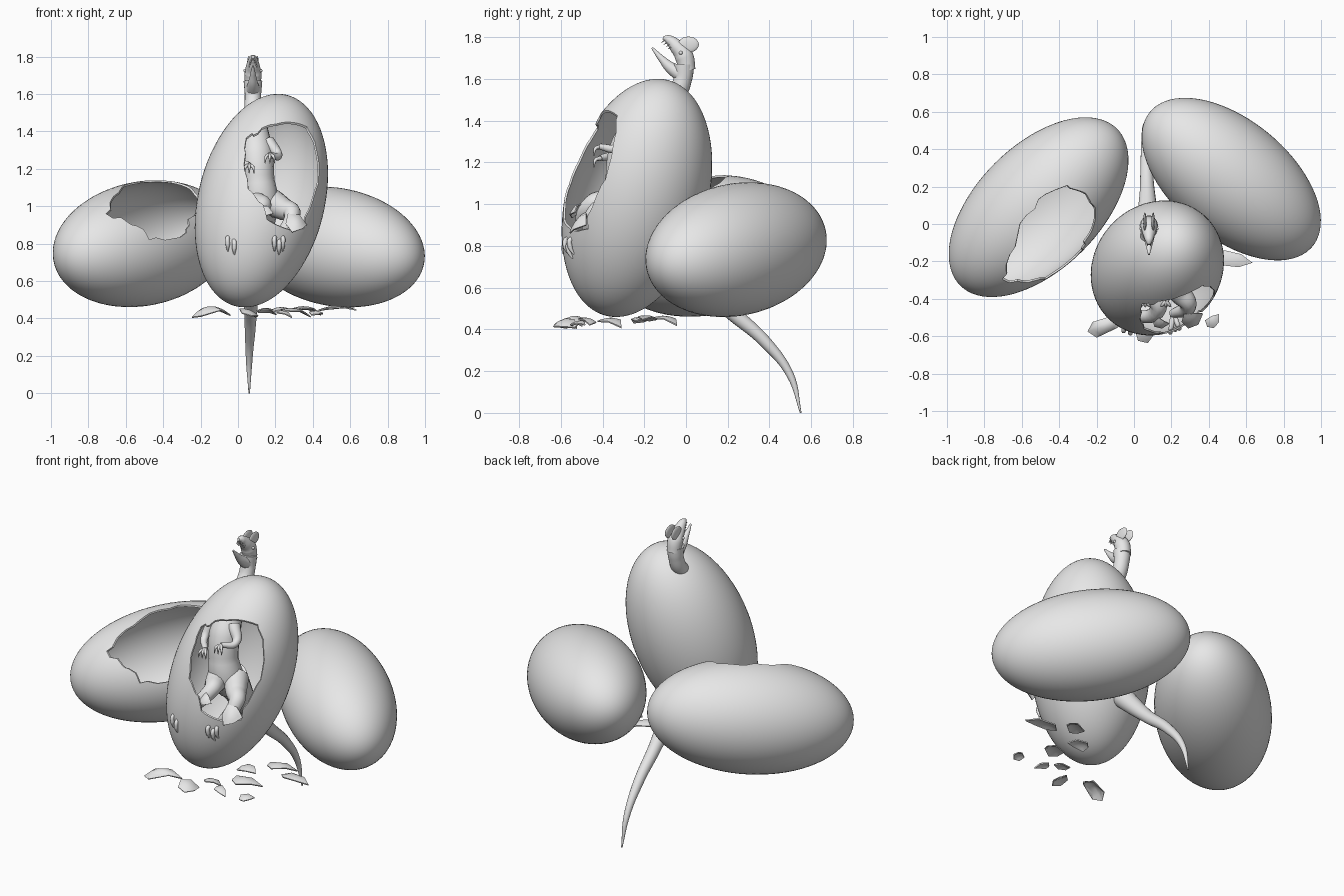
import bpy, bmesh, math, random
from mathutils import Vector, Matrix, Euler

random.seed(4)
if "Cube" in bpy.data.objects:
    bpy.data.objects.remove(bpy.data.objects["Cube"])

grey = bpy.data.materials.new("plain_grey")
grey.use_nodes = True
grey.diffuse_color = (0.8, 0.8, 0.8, 1)
grey.node_tree.nodes["Principled BSDF"].inputs["Base Color"].default_value = (0.8, 0.8, 0.8, 1)


def select(ob):
    bpy.ops.object.select_all(action="DESELECT")
    ob.select_set(True)
    bpy.context.view_layer.objects.active = ob


def smooth(ob, angle=40):
    select(ob)
    bpy.ops.object.shade_smooth_by_angle(angle=math.radians(angle))


def finish(bm, name):
    bmesh.ops.recalc_face_normals(bm, faces=bm.faces)
    me = bpy.data.meshes.new(name)
    bm.to_mesh(me)
    bm.free()
    me.materials.append(grey)
    ob = bpy.data.objects.new(name, me)
    bpy.context.collection.objects.link(ob)
    return ob


def apply_modifier(ob, kind, **settings):
    mod = ob.modifiers.new(kind, kind)
    for key, value in settings.items():
        setattr(mod, key, value)
    select(ob)
    bpy.ops.object.modifier_apply(modifier=mod.name)


def egg_matrix(centre, axis, radius, half_length):
    turn = Vector(axis).to_track_quat("Z", "Y").to_matrix().to_4x4()
    return Matrix.Translation(centre) @ turn @ Matrix.Diagonal((radius, radius, half_length, 1))


def ellipsoid(name, matrix, segments=16, rings=10):
    bm = bmesh.new()
    bmesh.ops.create_uvsphere(bm, u_segments=segments, v_segments=rings, radius=1, matrix=matrix)
    ob = finish(bm, name)
    smooth(ob)
    return ob


def break_open(ob, centre, rim):
    """Cut a jagged hole with a spiky cone that runs from the egg centre through the rim."""
    centre = Vector(centre)
    apply_modifier(ob, "SOLIDIFY", thickness=0.01, offset=-1)
    ring = []
    for i, p in enumerate(rim):
        a, b = Vector(p), Vector(rim[(i + 1) % len(rim)])
        for t in (0, 0.35, 0.7):
            ring.append(a.lerp(b, t) + Vector([random.uniform(-0.011, 0.011) for _ in range(3)]))
    bm = bmesh.new()
    apex = bm.verts.new(centre)
    outer = [bm.verts.new(centre + (p - centre) * 1.7) for p in ring]
    middle = sum(ring, Vector()) / len(ring)
    cap = bm.verts.new(centre + (middle - centre) * 2.2)
    for a, b in zip(outer, outer[1:] + outer[:1]):
        bm.faces.new((apex, a, b))
        bm.faces.new((cap, b, a))
    cutter = finish(bm, "hole_cutter")
    cutter.hide_render = True
    apply_modifier(ob, "BOOLEAN", operation="DIFFERENCE", solver="EXACT", object=cutter)
    bpy.data.objects.remove(cutter)
    smooth(ob)


def tube(name, points, sides=5):
    """Round limb through points of x, y, z, radius."""
    cu = bpy.data.curves.new(name, "CURVE")
    cu.dimensions = "3D"
    cu.bevel_depth = 1
    cu.bevel_resolution = sides
    cu.use_fill_caps = True
    cu.resolution_u = 8
    sp = cu.splines.new("BEZIER")
    sp.bezier_points.add(len(points) - 1)
    for bp, (x, y, z, r) in zip(sp.bezier_points, points):
        bp.co = (x, y, z)
        bp.radius = r
        bp.handle_left_type = bp.handle_right_type = "AUTO"
    cu.materials.append(grey)
    ob = bpy.data.objects.new(name, cu)
    bpy.context.collection.objects.link(ob)
    select(ob)
    bpy.ops.object.convert(target="MESH")
    smooth(bpy.context.object, 60)


def shard(name, loc, length, width, turn, arch, corners=5):
    """Curved broken piece of shell."""
    bm = bmesh.new()
    mat = Matrix.Translation(loc) @ Euler(turn).to_matrix().to_4x4()
    rings = []
    for f in (0.33, 0.66, 1):
        rings.append([])
    for i in range(corners * 2):
        a = math.tau * i / (corners * 2)
        r = random.uniform(0.85, 1.1) if i % 2 == 0 else random.uniform(0.7, 0.85)
        for ring, f in zip(rings, (0.33, 0.66, 1)):
            x, y = math.cos(a) * r * f, math.sin(a) * r * f
            z = arch * (0.5 - x * x - 0.3 * y * y)
            ring.append(bm.verts.new(mat @ Vector((x * length / 2, y * width / 2, z))))
    top = bm.verts.new(mat @ Vector((0, 0, arch / 2)))
    n = corners * 2
    for i in range(n):
        j = (i + 1) % n
        bm.faces.new((top, rings[0][i], rings[0][j]))
        for a, b in zip(rings, rings[1:]):
            bm.faces.new((a[i], b[i], b[j], a[j]))
    ob = finish(bm, name)
    apply_modifier(ob, "SOLIDIFY", thickness=0.007)
    smooth(ob)


# Eggs
main_centre, left_centre = (0.125, -0.235, 1.03), (-0.51, 0.09, 0.80)
main_matrix = egg_matrix(main_centre, (0.24, 0.27, 1), 0.339, 0.594)
main_egg = ellipsoid("hatching_egg", main_matrix, 64, 40)
broken_egg = ellipsoid("broken_egg", egg_matrix(left_centre, (0.72, 0.72, 0.145), 0.332, 0.597), 64, 40)
ellipsoid("whole_egg", egg_matrix((0.52, 0.24, 0.782), (-0.76, 0.63, 0.14), 0.316, 0.568), 64, 40)


def on_shell(x, z):
    """Front point of the hatching egg at the given x and z."""
    inv = main_matrix.inverted()
    p = inv @ Vector((x, -3, z))
    d = inv.to_3x3() @ Vector((0, 1, 0))
    a, b, c = d.dot(d), p.dot(d), p.dot(p) - 1
    return Vector((x, -3 + (-b - math.sqrt(max(b * b - a * c, 0))) / a, z))


# Holes in the shells
front_rim = [(0.11, 1.40), (0.05, 1.37), (0.025, 1.23), (0.05, 1.1), (0.125, 1.0), (0.16, 0.94),
             (0.27, 0.87), (0.35, 0.89), (0.40, 1.03), (0.43, 1.17), (0.42, 1.32), (0.37, 1.43), (0.2, 1.45)]
break_open(main_egg, main_centre, [on_shell(x, z) for x, z in front_rim])
break_open(broken_egg, left_centre, [
    (-0.69, -0.28, 0.95), (-0.6, -0.33, 0.93), (-0.54, -0.33, 0.9), (-0.47, -0.33, 0.83),
    (-0.39, -0.26, 0.82), (-0.285, -0.15, 0.855), (-0.26, -0.1, 0.93), (-0.21, 0.04, 1.0),
    (-0.25, 0.155, 1.1), (-0.37, 0.2, 1.13), (-0.5, 0.13, 1.12), (-0.6, 0, 1.1), (-0.66, -0.165, 1.05)])

# Hatchling body, neck and tail
tube("body", [(0.12, -0.25, 0.93, 0.07), (0.12, -0.29, 1.03, 0.1), (0.11, -0.3, 1.14, 0.085),
              (0.1, -0.27, 1.28, 0.09), (0.09, -0.18, 1.41, 0.07), (0.08, -0.05, 1.52, 0.045),
              (0.08, -0.015, 1.6, 0.044), (0.08, -0.01, 1.67, 0.05)], 7)
tube("tail", [(0.12, -0.25, 1.0, 0.1), (0.08, -0.03, 0.74, 0.065), (0.07, 0.2, 0.5, 0.038),
              (0.065, 0.38, 0.34, 0.029), (0.06, 0.5, 0.18, 0.018), (0.06, 0.55, 0, 0.004)], 7)

# Head with open jaws
tube("upper_jaw", [(0.08, 0.005, 1.64, 0.042), (0.08, -0.01, 1.71, 0.046), (0.08, -0.045, 1.755, 0.036),
                   (0.08, -0.085, 1.79, 0.022), (0.08, -0.11, 1.798, 0.008)])
tube("lower_jaw", [(0.08, -0.02, 1.62, 0.04), (0.08, -0.075, 1.655, 0.028), (0.08, -0.12, 1.7, 0.016),
                   (0.08, -0.163, 1.75, 0.005)])
for side, label in ((-1, "right"), (1, "left")):
    x = 0.08 + side * 0.022
    ellipsoid(label + "_crest", Matrix.Translation((x, 0.012, 1.765)) @ Matrix.Diagonal((0.009, 0.05, 0.038, 1)))
    ellipsoid(label + "_eye", Matrix.Translation((0.08 + side * 0.042, -0.025, 1.725)) @ Matrix.Scale(0.009, 4))
    for i in range(4):
        y, z = -0.07 - i * 0.011, 1.755 + i * 0.01
        tx = 0.08 + side * (0.02 - i * 0.004)
        tube(label + "_tooth", [(tx, y, z, 0.004), (tx, y - 0.016, z - 0.012, 0.001)], 1)

# Arms with claws
for label, shoulder, elbow, hand in (
        ("right", (0.03, -0.27, 1.34), (0.0, -0.33, 1.25), (0.06, -0.41, 1.22)),
        ("left", (0.16, -0.27, 1.34), (0.215, -0.33, 1.27), (0.17, -0.41, 1.275))):
    tube(label + "_arm", [(*shoulder, 0.04), (*elbow, 0.022), (*hand, 0.015)])
    for k in (-1, 0, 1):
        tube(label + "_claw", [(*hand, 0.011), (hand[0] + k * 0.02, hand[1] - 0.025, hand[2] - 0.01, 0.008),
                               (hand[0] + k * 0.025, hand[1] - 0.03, hand[2] - 0.045, 0.002)], 2)

# Legs, with toes poking through the shell
for label, hip, knee, foot, toes in (
        ("right", (0.08, -0.28, 1.03), (0.13, -0.45, 1.0), (-0.03, -0.5, 0.82), (-0.055, -0.02)),
        ("left", (0.18, -0.28, 1.02), (0.29, -0.43, 0.96), (0.21, -0.48, 0.82), (0.195, 0.22, 0.24))):
    tube(label + "_leg", [(*hip, 0.075), (*Vector(hip).lerp(Vector(knee), 0.6), 0.06), (*knee, 0.045), (*foot, 0.025)])
    for i, x in enumerate(toes):
        z = 0.83 - 0.02 * (i % 2)
        tip = on_shell(x, z - 0.07)
        tube(label + "_toe", [(*foot, 0.015), (*on_shell(x, z), 0.012),
                              (*(on_shell(x, z - 0.035) + Vector((0, -0.008, 0))), 0.012), (*tip, 0.004)], 3)

# Shell pieces resting on the knees
shard("right_knee_shell", (0.14, -0.53, 0.97), 0.10, 0.10, (0.9, 0, -0.3), 0.03, 3)
shard("left_knee_shell", (0.31, -0.51, 0.91), 0.14, 0.15, (0.9, 0, 0.3), 0.04, 3)

# Fallen shell pieces
for loc, length, width, turn, arch in (
        ((-0.15, -0.54, 0.43), 0.26, 0.10, (0.1, -0.1, 0.35), 0.07),
        ((0.06, -0.58, 0.43), 0.14, 0.12, (0.4, 0.1, 0.9), 0.03),
        ((0.15, -0.47, 0.44), 0.13, 0.10, (-0.2, 0.1, 0.2), 0.03),
        ((0.24, -0.52, 0.43), 0.11, 0.07, (0.2, 0.2, -0.4), 0.02),
        ((0.30, -0.36, 0.44), 0.20, 0.11, (0.1, 0.1, 0.5), 0.03),
        ((0.42, -0.52, 0.43), 0.10, 0.08, (0.2, -0.1, 0.8), 0.02),
        ((0.22, -0.22, 0.445), 0.16, 0.10, (0.1, -0.1, -0.3), 0.03),
        ((0.36, -0.10, 0.45), 0.20, 0.10, (0, 0.1, 0.6), 0.03),
        ((0.52, -0.19, 0.455), 0.23, 0.10, (0, -0.05, -0.15), 0.025)):
    shard("fallen_shell", loc, length, width, turn, arch, 3)
